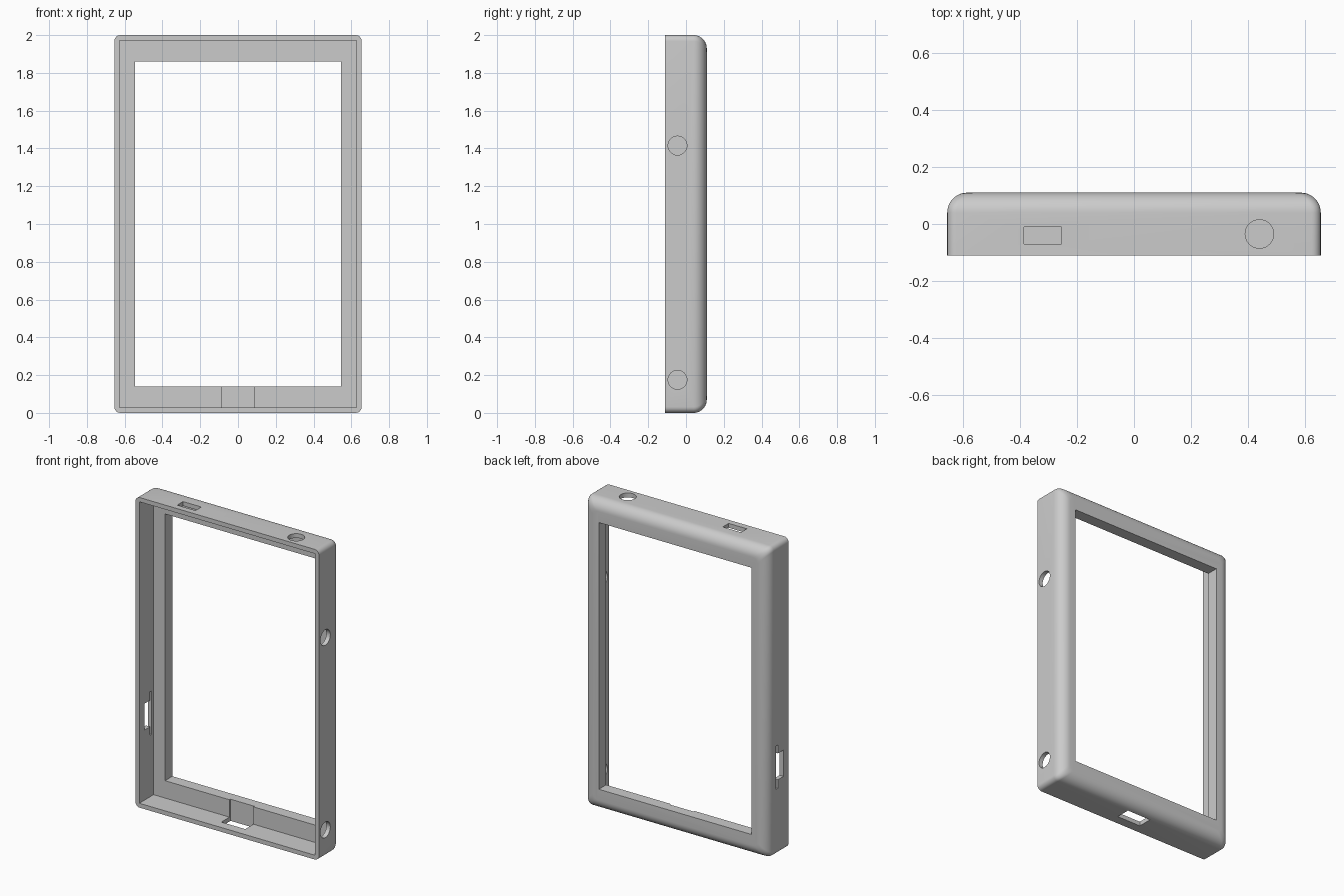
import bpy, bmesh, math
from mathutils import Matrix, Vector

cube = bpy.data.objects.get("Cube")
if cube:
    bpy.data.objects.remove(cube, do_unlink=True)

HALF_W, HEIGHT, HALF_D = 0.655, 2.0, 0.11
WALL, FLOOR_Y = 0.028, 0.035
CORNER, FILLET, STEPS = 0.032, 0.07, 10

grey = bpy.data.materials.new("plain_grey")
grey.use_nodes = True
grey.diffuse_color = (0.6, 0.6, 0.6, 1)
grey.node_tree.nodes["Principled BSDF"].inputs["Base Color"].default_value = (0.6, 0.6, 0.6, 1)


def to_object(name, bm):
    bmesh.ops.recalc_face_normals(bm, faces=bm.faces)
    mesh = bpy.data.meshes.new(name)
    bm.to_mesh(mesh)
    bm.free()
    mesh.materials.append(grey)
    obj = bpy.data.objects.new(name, mesh)
    bpy.context.collection.objects.link(obj)
    return obj


def outline(inset):
    """Rounded rectangle in x and z, pulled in by inset."""
    points = []
    hw, hh = HALF_W - inset - CORNER, HEIGHT / 2 - inset - CORNER
    for quarter, (sx, sz) in enumerate([(1, 1), (-1, 1), (-1, -1), (1, -1)]):
        for i in range(7):
            a = math.pi / 2 * (quarter + i / 6)
            points.append((sx * hw + CORNER * math.cos(a),
                           HEIGHT / 2 + sz * hh + CORNER * math.sin(a)))
    return points


def box(name, lo, hi):
    bm = bmesh.new()
    lo, hi = Vector(lo), Vector(hi)
    bmesh.ops.create_cube(bm, size=1, matrix=Matrix.Translation((lo + hi) / 2)
                          @ Matrix.Diagonal((hi - lo).to_4d()))
    return to_object(name, bm)


def round_hole(name, centre, radius, axis):
    bm = bmesh.new()
    turn = Matrix.Rotation(math.pi / 2, 4, 'Y') if axis == 'X' else Matrix.Identity(4)
    bmesh.ops.create_cone(bm, cap_ends=True, segments=40, radius1=radius, radius2=radius,
                          depth=0.16, matrix=Matrix.Translation(centre) @ turn)
    return to_object(name, bm)


# Solid body: straight sides, then a rounded edge towards the back
bm = bmesh.new()
sections = [(-HALF_D, 0)]
for i in range(STEPS + 1):
    a = math.pi / 2 * i / STEPS
    sections.append((HALF_D - FILLET * (1 - math.sin(a)), FILLET * (1 - math.cos(a))))
rings = [[bm.verts.new((x, y, z)) for x, z in outline(inset)] for y, inset in sections]
for a, b in zip(rings, rings[1:]):
    for i in range(len(a)):
        j = (i + 1) % len(a)
        bm.faces.new((a[i], a[j], b[j], b[i]))
bm.faces.new(rings[0])
bm.faces.new(rings[-1])
case = to_object("case_frame", bm)

# Cavity, display window and port openings
cutters = [
    box("cavity", (-HALF_W + WALL, -0.3, WALL), (HALF_W - WALL, FLOOR_Y, HEIGHT - WALL)),
    box("window", (-0.545, -0.3, 0.14), (0.545, 0.3, 1.86)),
    box("top_slot", (-0.385, -0.07, 1.9), (-0.255, -0.01, 2.1)),
    round_hole("top_hole", (0.44, -0.035, 2.0), 0.05, 'Z'),
    box("bottom_slot", (-0.085, -0.048, -0.1), (0.085, 0.045, 0.2)),
    box("side_slot", (-0.75, -0.058, 0.48), (-0.6, 0.003, 0.65)),
    box("side_slit", (-0.75, -0.001, 0.425), (-0.6, 0.016, 0.705)),
]
for z in (0.175, 1.415):
    cutters.append(round_hole("side_hole", (HALF_W, -0.045, z), 0.05, 'X'))

bpy.context.view_layer.objects.active = case
case.select_set(True)
for cutter in cutters:
    mod = case.modifiers.new(cutter.name, 'BOOLEAN')
    mod.operation, mod.solver, mod.object = 'DIFFERENCE', 'EXACT', cutter
    bpy.ops.object.modifier_apply(modifier=mod.name)
    bpy.data.objects.remove(cutter, do_unlink=True)

bpy.ops.object.select_all(action='DESELECT')
case.select_set(True)
bpy.ops.object.shade_smooth_by_angle(angle=math.radians(30))
